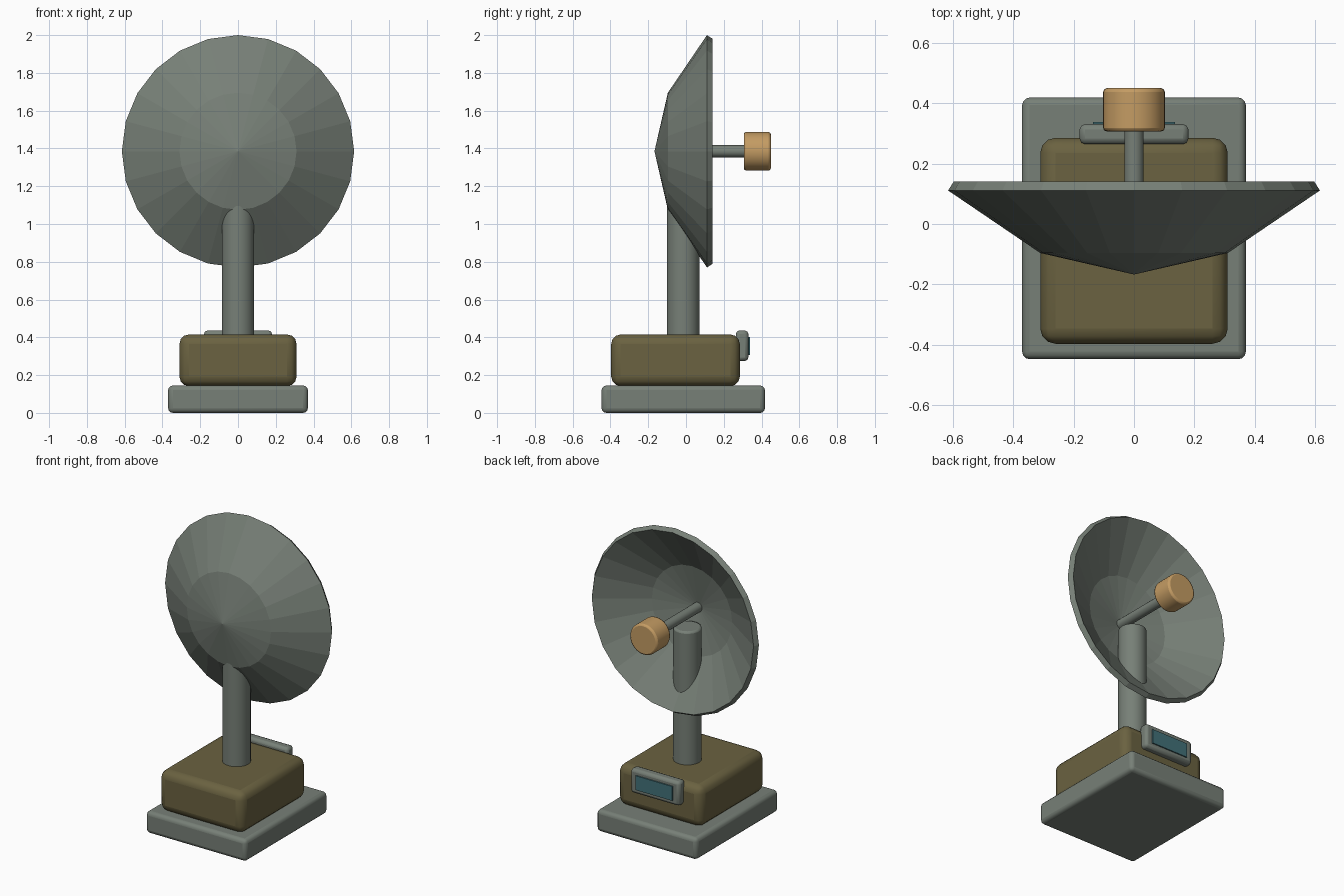
import bpy, bmesh, math
from mathutils import Matrix

if "Cube" in bpy.data.objects:
    bpy.data.objects.remove(bpy.data.objects["Cube"])


def material(name, rgb):
    m = bpy.data.materials.new(name)
    m.diffuse_color = (*rgb, 1)
    m.use_nodes = True
    m.node_tree.nodes["Principled BSDF"].inputs["Base Color"].default_value = m.diffuse_color
    return m


STEEL = material("grey green metal", (0.185, 0.215, 0.185))
OLIVE = material("olive housing", (0.145, 0.122, 0.052))
TAN = material("tan feed", (0.55, 0.33, 0.125))
TEAL = material("teal screen", (0.055, 0.165, 0.19))


def finish(name, bm, mat, bevel=0, segments=2, smooth=True):
    bmesh.ops.recalc_face_normals(bm, faces=bm.faces)
    me = bpy.data.meshes.new(name)
    bm.to_mesh(me)
    bm.free()
    me.materials.append(mat)
    ob = bpy.data.objects.new(name, me)
    bpy.context.collection.objects.link(ob)
    bpy.ops.object.select_all(action='DESELECT')
    ob.select_set(True)
    bpy.context.view_layer.objects.active = ob
    if bevel:
        b = ob.modifiers.new("bevel", 'BEVEL')
        b.width, b.segments = bevel, segments
        b.limit_method, b.angle_limit = 'ANGLE', math.radians(40)
    if smooth:
        bpy.ops.object.shade_smooth_by_angle(angle=math.radians(40))
    return ob


def box(name, x, y0, y1, z0, z1, mat, bevel=0, segments=2):
    """Box symmetric about x = 0, half width x."""
    bm = bmesh.new()
    bmesh.ops.create_cube(bm, size=1)
    bmesh.ops.scale(bm, vec=(2 * x, y1 - y0, z1 - z0), verts=bm.verts)
    bmesh.ops.translate(bm, vec=(0, (y0 + y1) / 2, (z0 + z1) / 2), verts=bm.verts)
    return finish(name, bm, mat, bevel, segments)


def cylinder(name, radius, a, b, centre, axis, mat, bevel=0, sides=32):
    """Cylinder from a to b along axis 'Z' or 'Y'; centre is y or z of the axis line."""
    bm = bmesh.new()
    rot = Matrix.Rotation(math.pi / 2, 4, 'X') if axis == 'Y' else Matrix()
    mid = (a + b) / 2
    loc = (0, mid, centre) if axis == 'Y' else (0, centre, mid)
    bmesh.ops.create_cone(bm, cap_ends=True, segments=sides, radius1=radius, radius2=radius,
                          depth=b - a, matrix=Matrix.Translation(loc) @ rot)
    return finish(name, bm, mat, bevel)


DISH_Z = 1.385

# Base and housing
box("base_plate", 0.37, -0.447, 0.418, 0, 0.145, STEEL, 0.025, 3)
box("housing", 0.31, -0.396, 0.285, 0.142, 0.415, OLIVE, 0.05, 3)

# Control panel on the back
box("control_panel", 0.18, 0.264, 0.33, 0.275, 0.436, STEEL, 0.018)
box("panel_screen", 0.135, 0.329, 0.338, 0.307, 0.402, TEAL)

# Mast, feed rod and feed horn
cylinder("mast", 0.086, 0.39, 1.30, -0.015, 'Z', STEEL, 0.012)
cylinder("feed_rod", 0.032, -0.15, 0.33, DISH_Z, 'Y', STEEL, 0, 20)
cylinder("feed_horn", 0.102, 0.306, 0.449, DISH_Z, 'Y', TAN, 0.012)

# Faceted dish: closed thin shell of outer and inner rings
SIDES = 24
profile = [(0, -0.167), (0.31, -0.096), (0.615, 0.111),
           (0.596, 0.14), (0.296, -0.063), (0, -0.131)]  # radius, y
bm = bmesh.new()
rings = []
for r, y in profile:
    n = SIDES if r else 1
    rings.append([bm.verts.new((r * math.cos(2 * math.pi * i / SIDES), y,
                                DISH_Z + r * math.sin(2 * math.pi * i / SIDES)))
                  for i in range(n)])
for a, b in zip(rings, rings[1:]):
    for i in range(SIDES):
        j = (i + 1) % SIDES
        if len(a) == 1:
            bm.faces.new((a[0], b[i], b[j]))
        elif len(b) == 1:
            bm.faces.new((a[i], a[j], b[0]))
        else:
            bm.faces.new((a[i], a[j], b[j], b[i]))
finish("dish", bm, STEEL, smooth=False)
